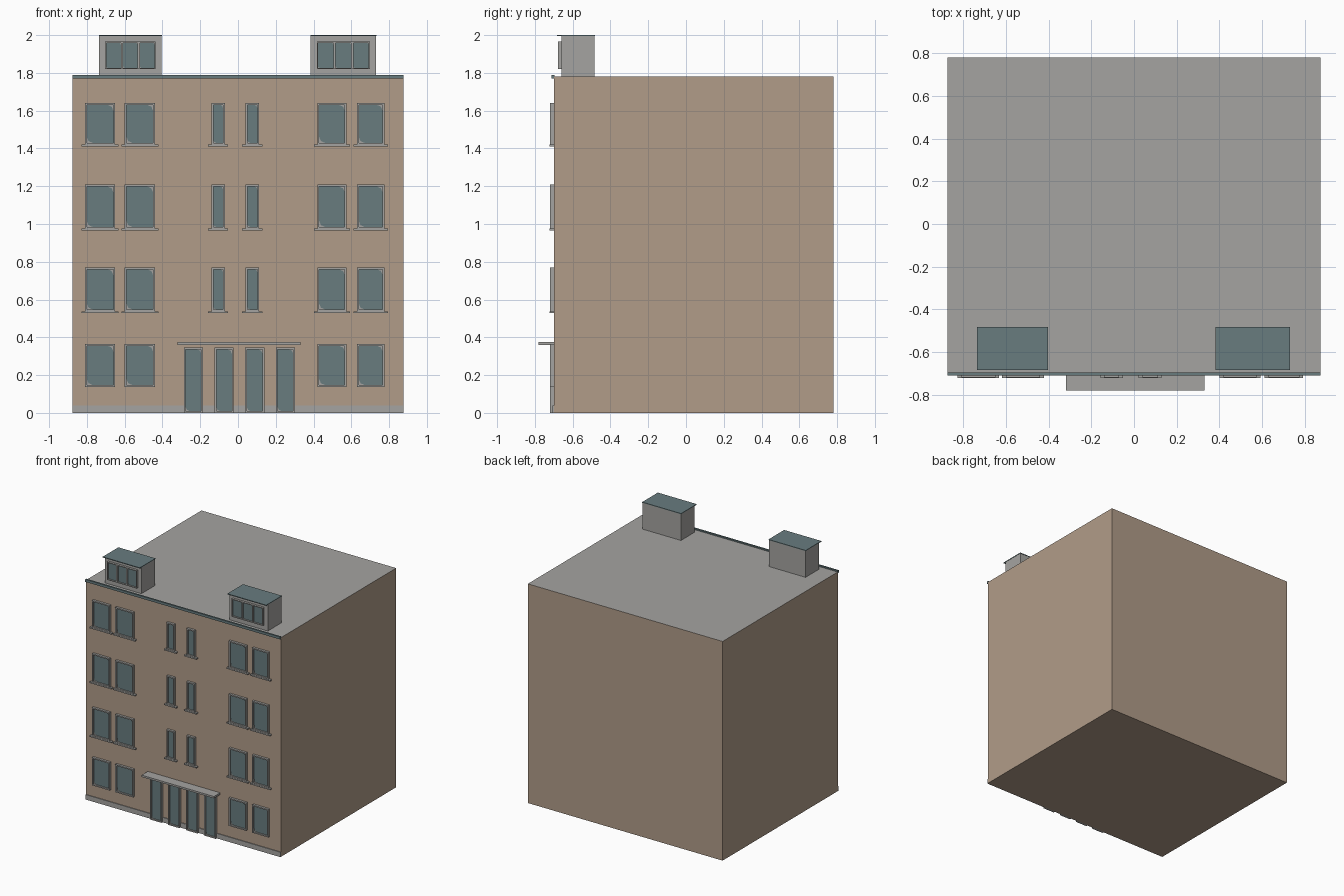
import bpy, bmesh

if "Cube" in bpy.data.objects:
    bpy.data.objects.remove(bpy.data.objects["Cube"])


def material(name, r, g, b):
    lin = [((c / 255 + 0.055) / 1.055) ** 2.4 for c in (r, g, b)]
    m = bpy.data.materials.new(name)
    m.diffuse_color = (*lin, 1)
    m.use_nodes = True
    m.node_tree.nodes["Principled BSDF"].inputs["Base Color"].default_value = m.diffuse_color
    return m


TAN = material("tan wall", 177, 156, 137)
GREY = material("concrete grey", 165, 164, 161)
TEAL = material("teal glass", 104, 124, 127)


def add_box(bm, x0, x1, y0, y1, z0, z1):
    v = [bm.verts.new((x, y, z)) for x in (x0, x1) for y in (y0, y1) for z in (z0, z1)]
    for f in ((0, 1, 3, 2), (4, 6, 7, 5), (0, 4, 5, 1), (2, 3, 7, 6), (0, 2, 6, 4), (1, 5, 7, 3)):
        bm.faces.new([v[i] for i in f])


def finish(name, bm, *mats):
    bmesh.ops.recalc_face_normals(bm, faces=bm.faces)
    me = bpy.data.meshes.new(name)
    bm.to_mesh(me)
    bm.free()
    for m in mats:
        me.materials.append(m)
    ob = bpy.data.objects.new(name, me)
    bpy.context.collection.objects.link(ob)
    return ob


def box(name, mat, *dims):
    bm = bmesh.new()
    add_box(bm, *dims)
    return finish(name, bm, mat)


def frame(name, x0, x1, z0, z1, yf, yb, w):
    """Rectangular surround made by extruding a ring backwards."""
    bm = bmesh.new()
    rings = []
    for d in (0, w):
        for y in (yf, yb):
            rings.append([bm.verts.new(p) for p in ((x0 + d, y, z0 + d), (x1 - d, y, z0 + d),
                                                    (x1 - d, y, z1 - d), (x0 + d, y, z1 - d))])
    of, ob, nf, nb = rings
    for a, b in ((of, nf), (ob, nb), (of, ob), (nf, nb)):
        for i in range(4):
            j = (i + 1) % 4
            bm.faces.new((a[i], a[j], b[j], b[i]))
    return finish(name, bm, GREY)


def pane(name, x0, x1, z0, z1, y, c):
    """Thin glass plate with two opposite corners cut off."""
    bm = bmesh.new()
    pts = ((x0 + c, z0), (x0 + c * 0.3, z0 + c * 0.3), (x0, z0 + c), (x0, z1),
           (x1 - c, z1), (x1 - c * 0.3, z1 - c * 0.3), (x1, z1 - c), (x1, z0))
    f = bm.faces.new([bm.verts.new((x, y, z)) for x, z in pts])
    r = bmesh.ops.extrude_face_region(bm, geom=[f])
    bmesh.ops.translate(bm, vec=(0, 0.004, 0),
                        verts=[g for g in r["geom"] if isinstance(g, bmesh.types.BMVert)])
    return finish(name, bm, TEAL)


def window(name, x0, x1, z0, z1, sill=True):
    w = 0.01
    frame(name + "_frame", x0, x1, z0, z1, -0.719, -0.70, w)
    box(name + "_backing", GREY, x0 + w, x1 - w, -0.704, -0.70, z0 + w, z1 - w)
    pane(name + "_glass", x0 + w, x1 - w, z0 + w, z1 - w, -0.708, min(0.03, (x1 - x0) * 0.2))
    if sill:
        box(name + "_sill", GREY, x0 - 0.018, x1 + 0.018, -0.722, -0.70, z0 - 0.01, z0)


# Main block: tan walls, grey flat roof
bm = bmesh.new()
add_box(bm, -0.875, 0.875, -0.70, 0.78, 0, 1.78)
bmesh.ops.recalc_face_normals(bm, faces=bm.faces)
for f in bm.faces:
    f.material_index = 1 if f.normal.z > 0.5 else 0
finish("building_block", bm, TAN, GREY)

# Plinth and cornice along the facade
box("plinth", GREY, -0.875, 0.875, -0.706, -0.70, 0, 0.04)
box("cornice", TEAL, -0.875, 0.875, -0.711, -0.697, 1.77, 1.79)

# Facade windows by floor
wide = ((-0.81, -0.65), (-0.60, -0.44), (0.42, 0.575), (0.63, 0.775))
narrow = ((-0.14, -0.07), (0.04, 0.112))
floors = ((0.138, 0.365), (0.538, 0.77), (0.975, 1.208), (1.42, 1.64))
for n, (z0, z1) in enumerate(floors):
    for i, (x0, x1) in enumerate(wide):
        window(f"window_{n}_{i}", x0, x1, z0, z1, n > 0)
    if n:
        for i, (x0, x1) in enumerate(narrow):
            window(f"stair_window_{n}_{i}", x0, x1, z0, z1)

# Entrance doors and canopy
for i, x0 in enumerate((-0.287, -0.125, 0.037, 0.2)):
    window(f"door_{i}", x0, x0 + 0.102, 0.0, 0.345, False)
box("entrance_canopy", GREY, -0.32, 0.33, -0.78, -0.70, 0.36, 0.375)

# Rooftop cabins with three-part windows
for side, x0, x1 in (("left", -0.735, -0.405), ("right", 0.385, 0.73)):
    box(side + "_cabin", GREY, x0, x1, -0.66, -0.485, 1.78, 1.994)
    box(side + "_cabin_roof", TEAL, x0 - 0.002, x1 + 0.002, -0.684, -0.483, 1.994, 2.0)
    a, b = x0 + 0.032, x1 - 0.032
    step = (b - a) / 3
    for i in range(3):
        p, q = a + i * step, a + (i + 1) * step
        frame(f"{side}_cabin_frame_{i}", p, q, 1.82, 1.965, -0.678, -0.66, 0.006)
        pane(f"{side}_cabin_glass_{i}", p + 0.006, q - 0.006, 1.826, 1.959, -0.667, 0.01)
